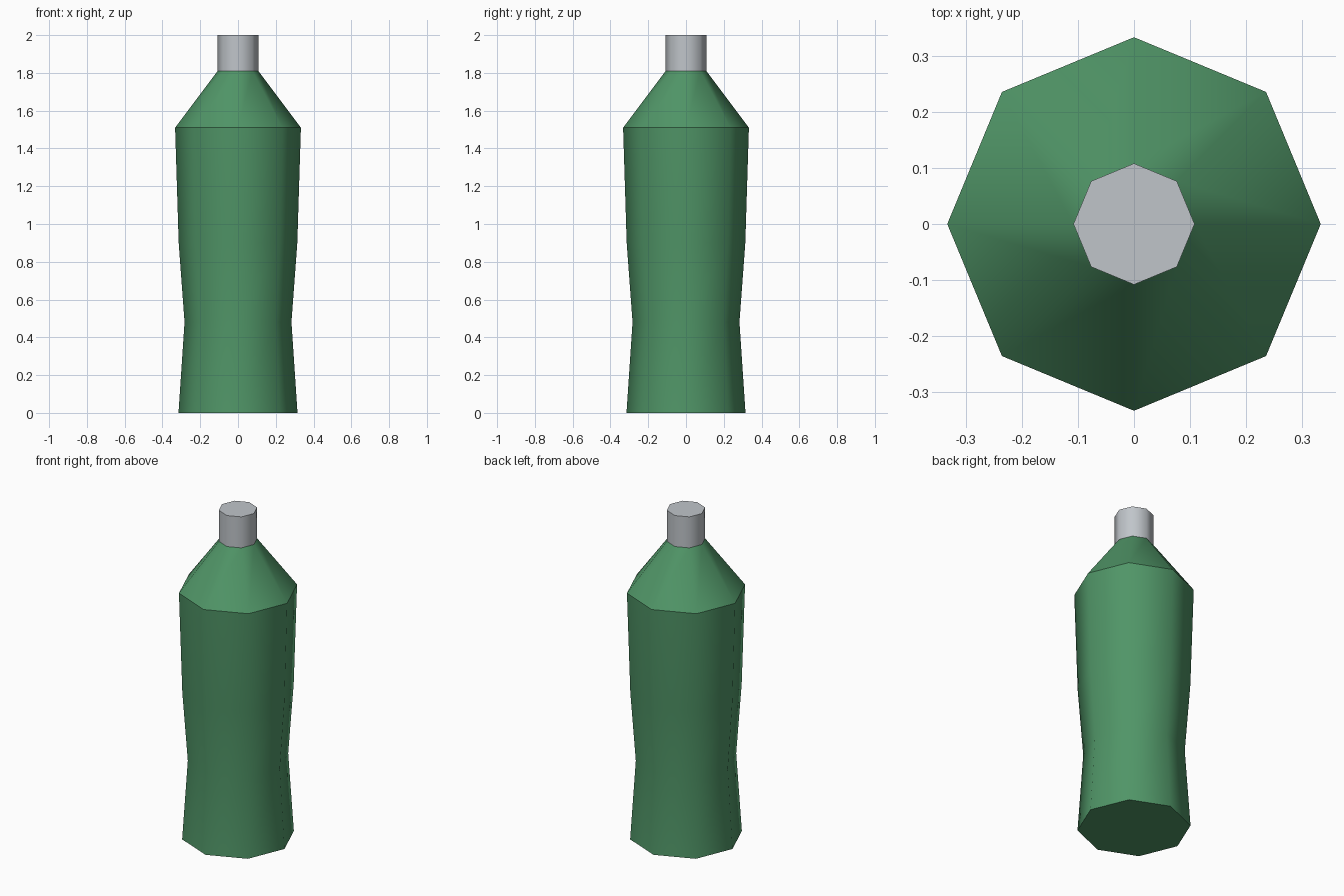
import bpy, bmesh, math

if "Cube" in bpy.data.objects:
    bpy.data.objects.remove(bpy.data.objects["Cube"])

SIDES = 8


def material(name, rgb):
    m = bpy.data.materials.new(name)
    m.diffuse_color = (*rgb, 1.0)
    m.use_nodes = True
    m.node_tree.nodes["Principled BSDF"].inputs["Base Color"].default_value = m.diffuse_color
    return m


def lathe(name, profile, mat, sharp_rings=(), base=False, top=False):
    """Revolve (radius, z) points into a smooth eight-sided shell with chosen sharp rings."""
    bm = bmesh.new()
    rings = []
    for r, z in profile:
        rings.append([bm.verts.new((r * math.cos(math.tau * i / SIDES),
                                    r * math.sin(math.tau * i / SIDES), z))
                      for i in range(SIDES)])
    for lo, hi in zip(rings, rings[1:]):
        for i in range(SIDES):
            j = (i + 1) % SIDES
            bm.faces.new((lo[i], lo[j], hi[j], hi[i])).smooth = True
    if base:
        bm.faces.new(rings[0][::-1])
    if top:
        bm.faces.new(rings[-1])
    # crisp creases around the chosen rings
    for k in sharp_rings:
        for i in range(SIDES):
            bm.edges.get((rings[k][i], rings[k][(i + 1) % SIDES])).smooth = False
    mesh = bpy.data.meshes.new(name)
    bm.to_mesh(mesh)
    bm.free()
    mesh.materials.append(mat)
    obj = bpy.data.objects.new(name, mesh)
    bpy.context.collection.objects.link(obj)
    return obj


green = material("bottle green", (0.08, 0.30, 0.135))
grey = material("cap grey", (0.527, 0.558, 0.59))

# Bottle with pinched waist and sloping shoulder
lathe("bottle_body",
      [(0.315, 0), (0.283, 0.48), (0.314, 0.90), (0.333, 1.51), (0.108, 1.81)],
      green, sharp_rings=(0, 3), base=True)

# Screw cap
lathe("bottle_cap", [(0.108, 1.81), (0.108, 2.0)], grey, sharp_rings=(1,), top=True)
